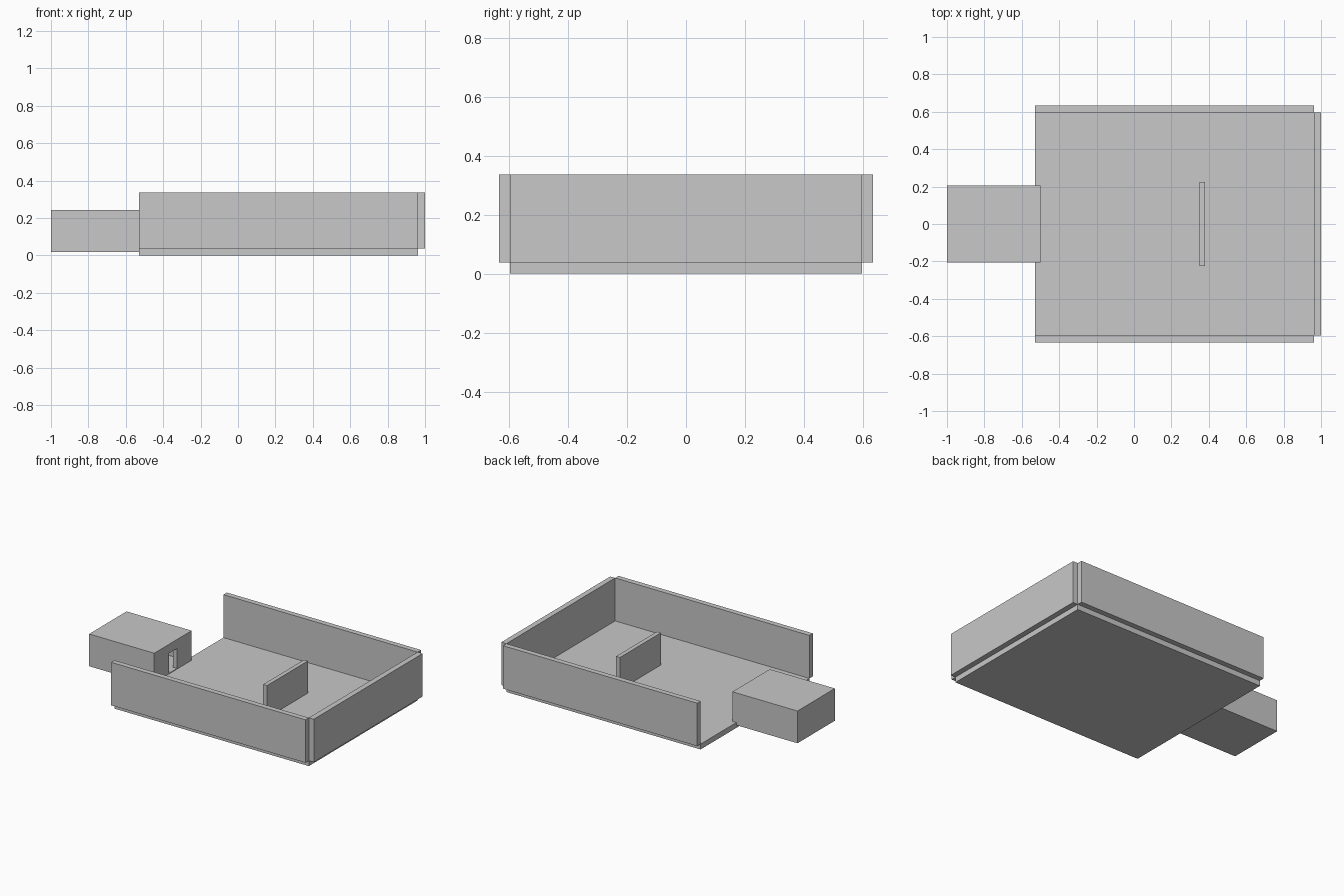
import bpy
import bmesh
from mathutils import Vector

if "Cube" in bpy.data.objects:
    bpy.data.objects.remove(bpy.data.objects["Cube"])

U = 0.0373  # board thickness

grey = bpy.data.materials.new("plain_grey")
grey.diffuse_color = (0.58, 0.58, 0.58, 1.0)
grey.use_nodes = True
grey.node_tree.nodes["Principled BSDF"].inputs["Base Color"].default_value = grey.diffuse_color


def add_box(bm, lo, hi):
    """Add an axis-aligned box between two corners."""
    lo, hi = Vector(lo), Vector(hi)
    verts = bmesh.ops.create_cube(bm, size=1.0)["verts"]
    bmesh.ops.scale(bm, vec=hi - lo, verts=verts)
    bmesh.ops.translate(bm, vec=(lo + hi) / 2, verts=verts)


def make_part(name, *boxes):
    """Make one object from one or more boxes."""
    bm = bmesh.new()
    for lo, hi in boxes:
        add_box(bm, lo, hi)
    mesh = bpy.data.meshes.new(name)
    bm.to_mesh(mesh)
    bm.free()
    mesh.materials.append(grey)
    obj = bpy.data.objects.new(name, mesh)
    bpy.context.collection.objects.link(obj)
    return obj


# Floor board
X0, X1, Y = -0.53, 0.962, 0.597
TOP = 9 * U
make_part("floor", ((X0, -Y, 0), (X1, Y, U)))

# Long side walls, standing just outside the floor edges
make_part("front_wall", ((X0, -Y - U, U), (X1, -Y, TOP)))
make_part("back_wall", ((X0, Y, U), (X1, Y + U, TOP)))

# End wall
make_part("end_wall", ((X1, -Y, U), (1.0, Y, TOP)))

# Free-standing divider
make_part("divider", ((0.35, -0.224, U), (0.38, 0.224, 7 * U)))

# Hollow entry box with a doorway facing the floor
shelter = make_part("entry_box", ((-1.0, -0.205, 0.019), (-0.5, 0.205, 0.243)))
cutter = make_part(
    "entry_box_hollow",
    ((-0.97, -0.175, 0.042), (-0.53, 0.175, 0.213)))
door_cutter = make_part(
    "doorway_cutter",
    ((-0.56, -0.045, 0.042), (-0.45, 0.045, 0.18)))
for helper in (cutter, door_cutter):
    helper.hide_render = True
    helper.hide_viewport = True
    mod = shelter.modifiers.new(helper.name, "BOOLEAN")
    mod.operation = "DIFFERENCE"
    mod.solver = "EXACT"
    mod.object = helper
